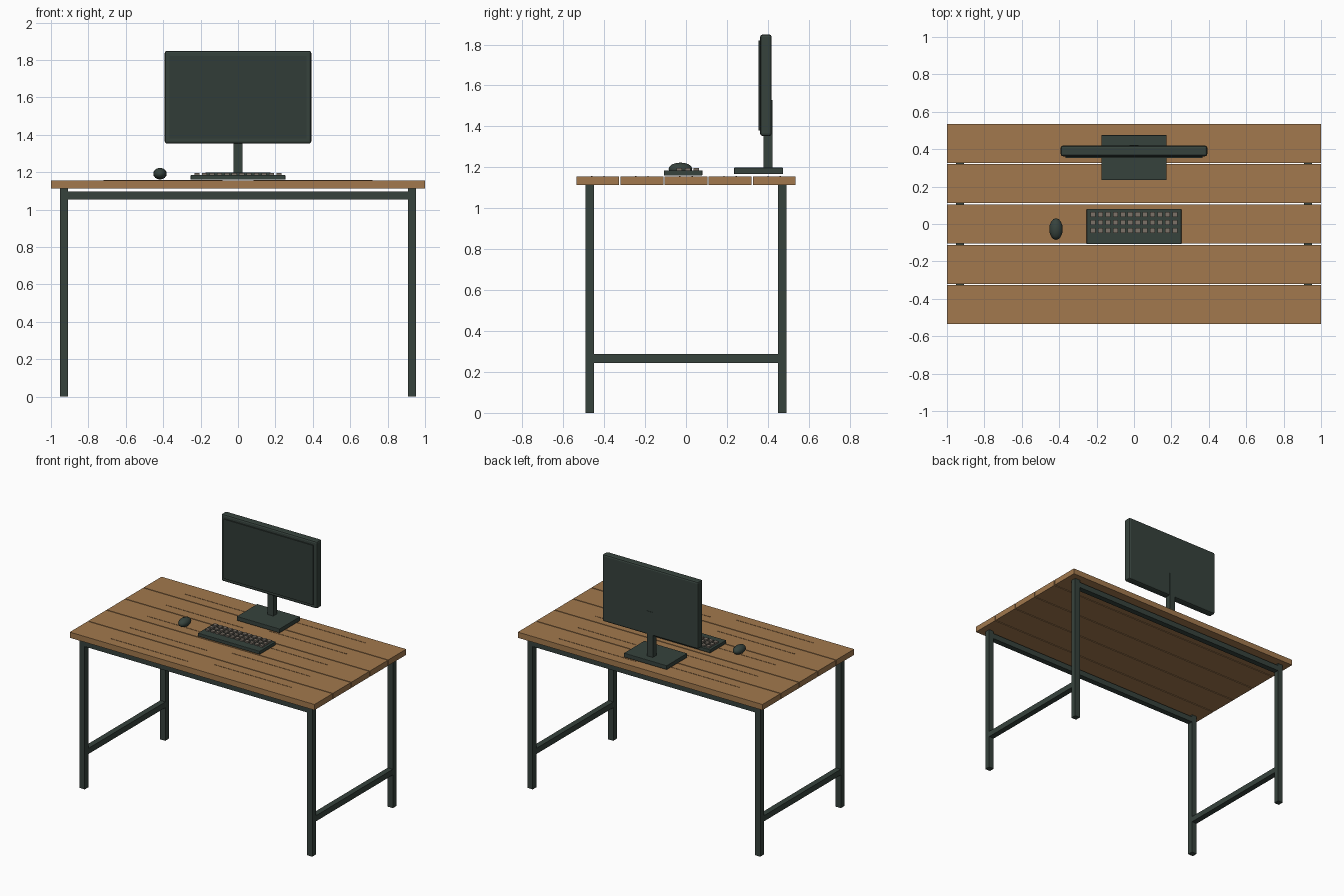
import bpy, bmesh

if "Cube" in bpy.data.objects:
    bpy.data.objects.remove(bpy.data.objects["Cube"])


def material(name, rgb):
    m = bpy.data.materials.new(name)
    m.diffuse_color = (*rgb, 1)
    m.use_nodes = True
    m.node_tree.nodes["Principled BSDF"].inputs["Base Color"].default_value = m.diffuse_color
    return m


WOOD = material("warm_wood", (0.36, 0.19, 0.075))
METAL = material("dark_green_metal", (0.037, 0.055, 0.046))
SCREEN = material("screen_glass", (0.031, 0.045, 0.039))
KEYS = material("grey_beige_keys", (0.20, 0.17, 0.14))


def finish(name, bm, mat):
    mesh = bpy.data.meshes.new(name)
    bm.to_mesh(mesh)
    bm.free()
    mesh.materials.append(mat)
    obj = bpy.data.objects.new(name, mesh)
    bpy.context.collection.objects.link(obj)
    return obj


def add_box(bm, x, y, z):
    """Add a box given (min, max) pairs on each axis."""
    verts = bmesh.ops.create_cube(bm, size=1)["verts"]
    for v in verts:
        v.co = [(lo + hi) / 2 + c * (hi - lo) for c, (lo, hi) in zip(v.co, (x, y, z))]


def box(name, x, y, z, mat, bevel=0):
    bm = bmesh.new()
    add_box(bm, x, y, z)
    obj = finish(name, bm, mat)
    if bevel:
        mod = obj.modifiers.new("Bevel", "BEVEL")
        mod.width = bevel
        mod.segments = 2
    return obj


def around(c, half):
    return (c - half, c + half)


# Tabletop: five planks with narrow gaps, and raised grain lines on each
TOP = 1.155
for i in range(5):
    cy = (i - 2) * 0.2155
    box(f"plank_{i + 1}", (-1, 1), around(cy, 0.1045), (1.113, TOP), WOOD)
    for side in (-1, 1):
        box(f"grain_line_{i + 1}", around(side * 0.4, 0.318), around(cy + side * 0.03, 0.003),
            (TOP - 0.002, TOP + 0.002), WOOD)

# Frame: legs, long rails under the top, low side stretchers
for sx in (-1, 1):
    for sy in (-1, 1):
        box("leg", around(sx * 0.93, 0.021), around(sy * 0.47, 0.021), (0, 1.113), METAL)
    box("side_stretcher", around(sx * 0.93, 0.021), (-0.45, 0.45), (0.245, 0.287), METAL)
for sy in (-1, 1):
    box("long_rail", (-0.91, 0.91), around(sy * 0.47, 0.021), (1.055, 1.096), METAL)

# Monitor
box("monitor_base", (-0.175, 0.175), (0.235, 0.475), (1.167, 1.198), METAL, 0.003)
box("monitor_post", (-0.024, 0.024), (0.378, 0.422), (1.19, 1.53), METAL)
box("monitor_body", (-0.392, 0.392), (0.362, 0.419), (1.353, 1.849), METAL, 0.012)
box("monitor_screen", (-0.365, 0.365), (0.354, 0.364), (1.38, 1.82), SCREEN)

# Keyboard with three rows of keys
box("keyboard", (-0.253, 0.253), (-0.108, 0.08), (1.16, 1.185), METAL, 0.003)
bm = bmesh.new()
for row in range(3):
    for col in range(12):
        add_box(bm, around((col - 5.5) * 0.04, 0.0135), around(0.05 - row * 0.042, 0.0135),
                (1.18, 1.196))
finish("keys", bm, KEYS)

# Mouse
bm = bmesh.new()
bmesh.ops.create_uvsphere(bm, u_segments=16, v_segments=8, radius=1)
for v in bm.verts:
    v.co = (-0.417 + 0.036 * v.co.x, -0.027 + 0.058 * v.co.y, 1.192 + 0.031 * v.co.z)
mouse = finish("mouse", bm, METAL)
mouse.data.shade_smooth()
